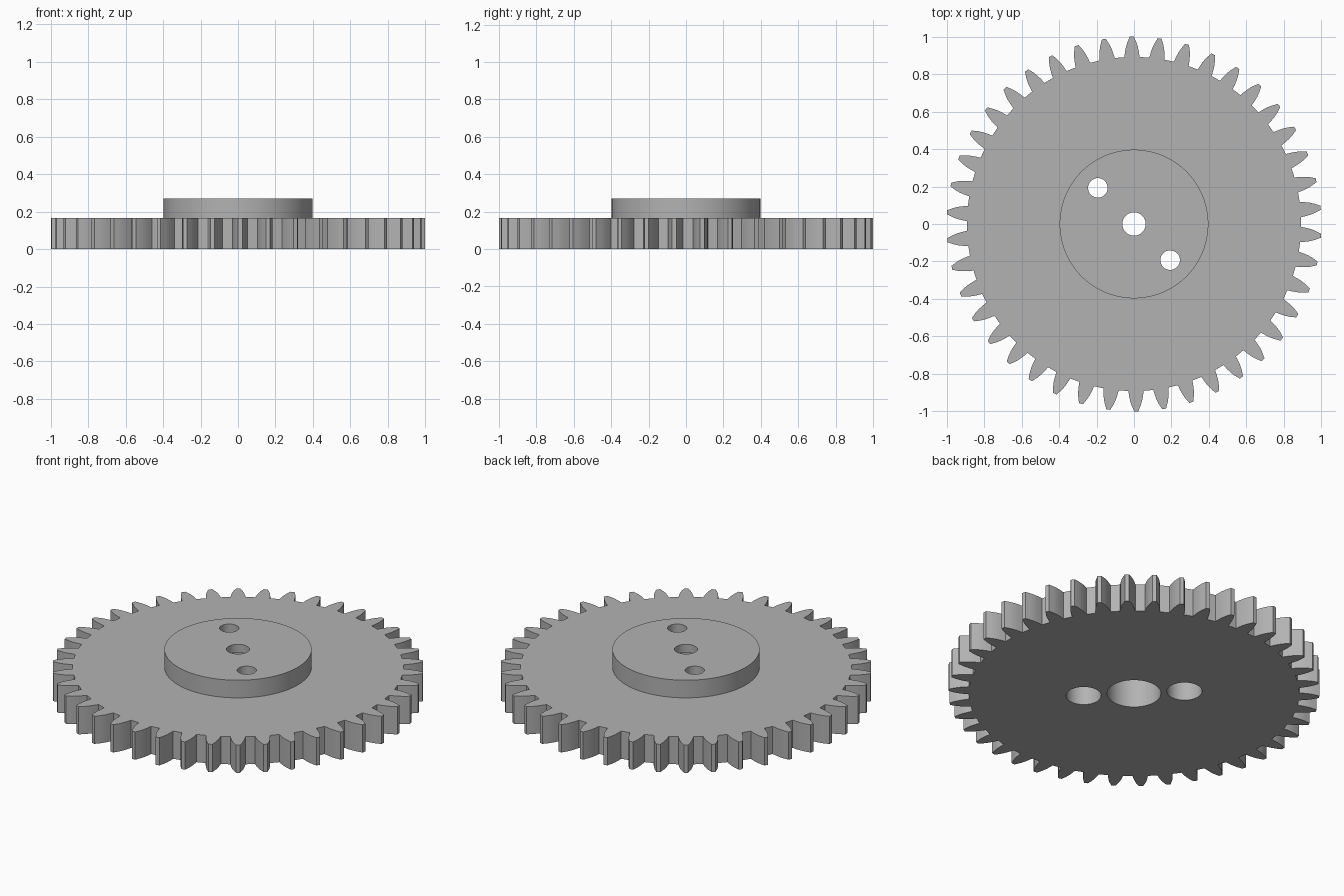
import bpy, bmesh
from math import sin, cos, pi

default = bpy.data.objects.get("Cube")
if default:
    bpy.data.objects.remove(default, do_unlink=True)

TEETH = 42
PHASE = pi / 2 + 0.012
GEAR_TOP, HUB_TOP, LIP = 0.165, 0.27, 0.22
HUB_RADIUS = 0.397
HOLE_POS = 0.193

# Material
steel = bpy.data.materials.new("plain grey")
steel.use_nodes = True
grey = (0.45, 0.45, 0.45, 1)
steel.diffuse_color = grey
steel.node_tree.nodes["Principled BSDF"].inputs["Base Color"].default_value = grey


def prism(name, outline, z0, z1):
    """Extrude a closed xy outline from z0 to z1."""
    bm = bmesh.new()
    face = bm.faces.new([bm.verts.new((x, y, z0)) for x, y in outline])
    up = bmesh.ops.extrude_face_region(bm, geom=[face])["geom"]
    verts = [v for v in up if isinstance(v, bmesh.types.BMVert)]
    bmesh.ops.translate(bm, verts=verts, vec=(0, 0, z1 - z0))
    bmesh.ops.recalc_face_normals(bm, faces=bm.faces)
    mesh = bpy.data.meshes.new(name)
    bm.to_mesh(mesh)
    bm.free()
    mesh.materials.append(steel)
    obj = bpy.data.objects.new(name, mesh)
    bpy.context.collection.objects.link(obj)
    return obj


def disc(name, x, y, radius, z0, z1, sides=64):
    ring = [(x + radius * cos(2 * pi * i / sides), y + radius * sin(2 * pi * i / sides))
            for i in range(sides)]
    return prism(name, ring, z0, z1)


def combine(target, tool, operation):
    """Apply a boolean and discard the tool."""
    tool.hide_render = True
    mod = target.modifiers.new(operation.lower(), 'BOOLEAN')
    mod.operation, mod.solver, mod.object = operation, 'EXACT', tool
    bpy.context.view_layer.objects.active = target
    bpy.ops.object.modifier_apply(modifier=mod.name)
    bpy.data.objects.remove(tool, do_unlink=True)


# Toothed wheel: one curved flank (radius, half width), mirrored and repeated
flank = [(0.892, 0.041), (0.92, 0.037), (0.945, 0.032), (0.97, 0.024), (0.99, 0.015), (1.0, 0.011)]
tooth = [(r, -w) for r, w in flank] + [(r, w) for r, w in reversed(flank)]
outline = []
for i in range(TEETH):
    a = PHASE + 2 * pi * i / TEETH
    outline += [(r * cos(a + w / r), r * sin(a + w / r)) for r, w in tooth]
gear = prism("gear_wheel", outline, 0, GEAR_TOP)

# Raised hub
combine(gear, disc("hub", 0, 0, HUB_RADIUS, GEAR_TOP / 2, HUB_TOP, 96), 'UNION')

# Stepped holes: narrow through the top lip, wide from below
for x, y, narrow, wide in [(0, 0, 0.062, 0.145),
                           (-HOLE_POS, HOLE_POS, 0.052, 0.095),
                           (HOLE_POS, -HOLE_POS, 0.052, 0.095)]:
    combine(gear, disc("bore", x, y, narrow, -0.1, HUB_TOP + 0.1), 'DIFFERENCE')
    combine(gear, disc("counterbore", x, y, wide, -0.1, LIP), 'DIFFERENCE')

# Smooth round walls, sharp edges
bpy.ops.object.select_all(action='DESELECT')
gear.select_set(True)
bpy.context.view_layer.objects.active = gear
bpy.ops.object.shade_smooth_by_angle(angle=pi / 9)
